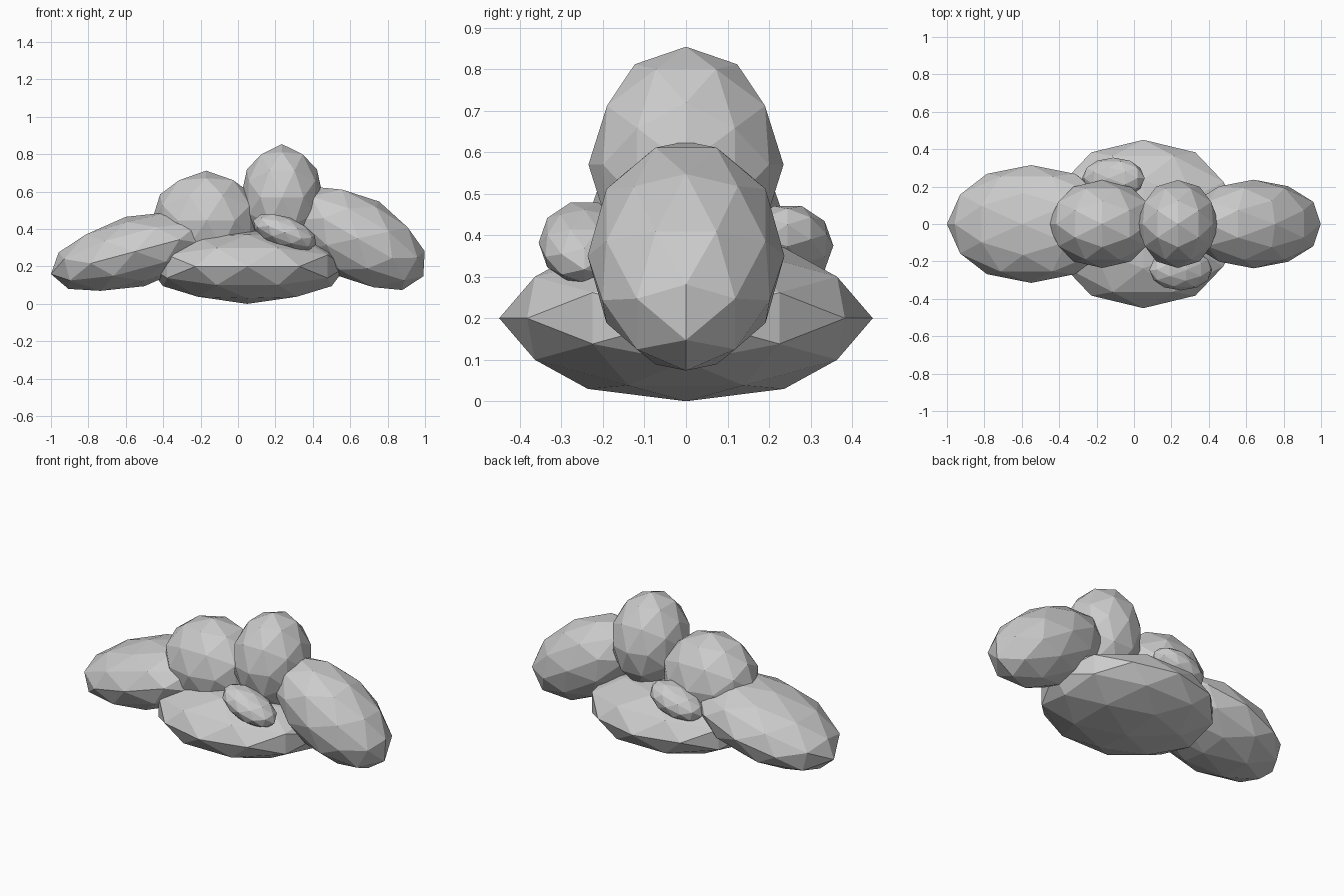
import bpy, bmesh, math
from mathutils import Vector, Matrix
from itertools import combinations

if "Cube" in bpy.data.objects:
    bpy.data.objects.remove(bpy.data.objects["Cube"])

PHI = (1 + 5 ** 0.5) / 2


def ball_points():
    # Icosahedron corners on golden rectangles, plus edge midpoints pushed to the sphere
    corners = []
    for a in (-1, 1):
        for b in (-PHI, PHI):
            corners += [Vector((0, a, b)), Vector((a, b, 0)), Vector((b, 0, a))]
    mids = [p + q for p, q in combinations(corners, 2) if (p - q).length < 2.01]
    return [p.normalized() for p in corners + mids]


POINTS = ball_points()


def puff(name, center, radii, tilt=0):
    # Stretched 80-sided ball, tilted about the y axis
    bm = bmesh.new()
    for p in POINTS:
        bm.verts.new(p)
    bmesh.ops.convex_hull(bm, input=bm.verts[:])
    mat = (Matrix.Translation(center) @ Matrix.Rotation(math.radians(tilt), 4, 'Y')
           @ Matrix.Diagonal((*radii, 1)))
    bmesh.ops.transform(bm, matrix=mat, verts=bm.verts[:])
    bmesh.ops.recalc_face_normals(bm, faces=bm.faces[:])
    mesh = bpy.data.meshes.new(name)
    bm.to_mesh(mesh)
    bm.free()
    bpy.context.collection.objects.link(bpy.data.objects.new(name, mesh))


# Cloud base and side lobes
puff("base_puff", (0.05, 0, 0.20), (0.53, 0.45, 0.20))
puff("left_puff", (-0.55, 0, 0.28), (0.466, 0.315, 0.192), -15)
puff("right_puff", (0.64, 0, 0.35), (0.405, 0.237, 0.228), 30)

# Upper lobes
puff("top_left_puff", (-0.17, 0, 0.445), (0.29, 0.235, 0.267))
puff("top_right_puff", (0.235, 0, 0.57), (0.22, 0.235, 0.284))

# Small front and back lobes
puff("front_puff", (0.25, -0.245, 0.382), (0.18, 0.11, 0.085), 21)
puff("back_puff", (-0.11, 0.245, 0.375), (0.175, 0.11, 0.09), -17)
